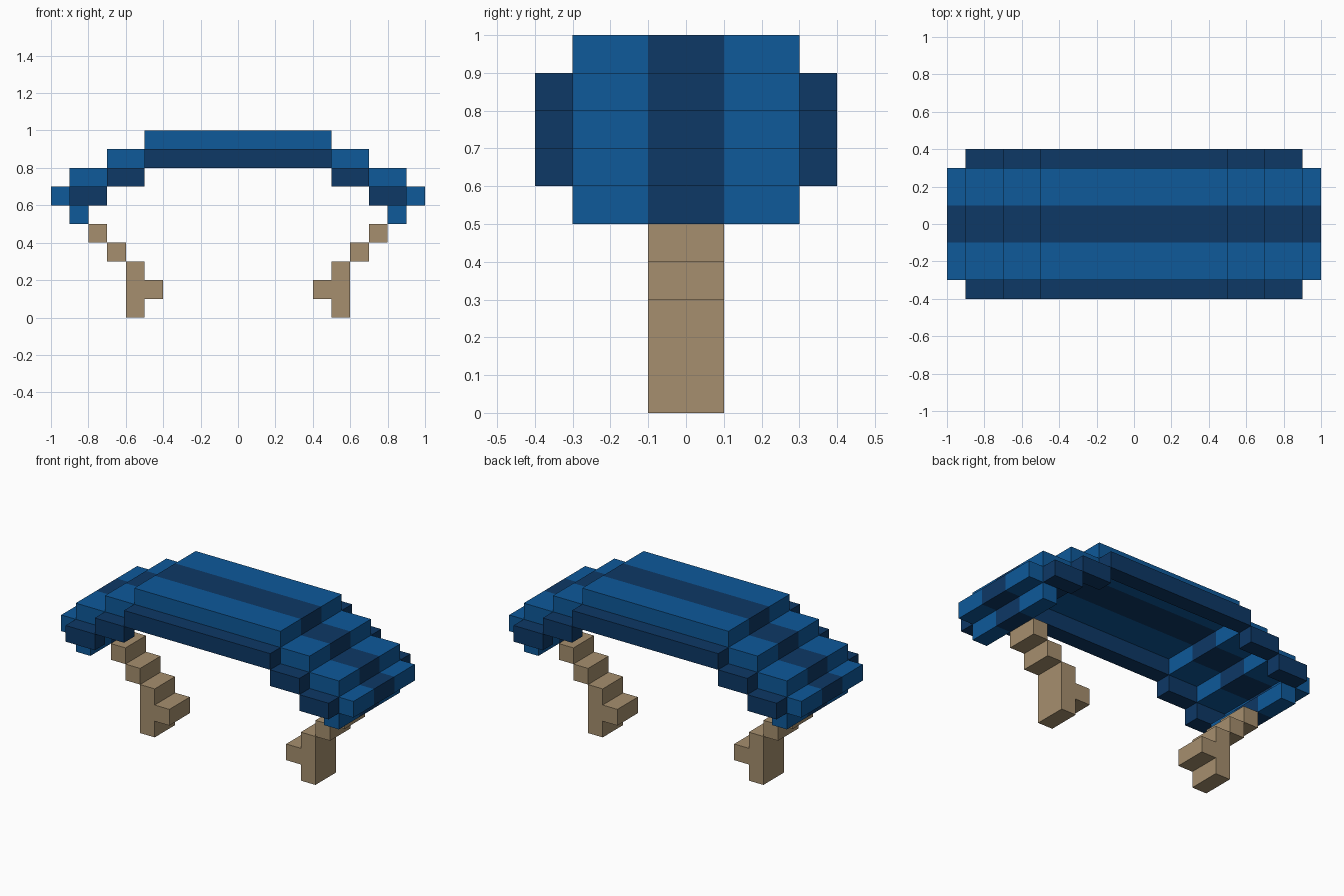
import bpy
import bmesh
from mathutils import Vector

cube = bpy.data.objects.get("Cube")
if cube:
    bpy.data.objects.remove(cube, do_unlink=True)


def make_material(name, rgb):
    mat = bpy.data.materials.new(name)
    mat.use_nodes = True
    mat.diffuse_color = (*rgb, 1)
    mat.node_tree.nodes["Principled BSDF"].inputs["Base Color"].default_value = (*rgb, 1)
    return mat


BLUE = make_material("blue", (0.0044, 0.1, 0.323))
NAVY = make_material("navy", (0.004, 0.0395, 0.133))
TAN = make_material("tan", (0.381, 0.275, 0.156))


def extrude_profile(name, outline, y0, y1, mats, stripe=None):
    """Extrude an x-z outline along y; faces within the stripe half-width get the second material."""
    bm = bmesh.new()
    face = bm.faces.new([bm.verts.new((x, y0, z)) for x, z in outline])
    grown = bmesh.ops.extrude_face_region(bm, geom=[face], use_keep_orig=True)["geom"]
    bmesh.ops.translate(bm, vec=(0, y1 - y0, 0),
                        verts=[v for v in grown if isinstance(v, bmesh.types.BMVert)])
    if stripe:
        for y in (-stripe, stripe):
            bmesh.ops.bisect_plane(bm, geom=bm.verts[:] + bm.edges[:] + bm.faces[:],
                                   plane_co=Vector((0, y, 0)), plane_no=Vector((0, 1, 0)))
        for f in bm.faces:
            f.material_index = int(abs(f.calc_center_median().y) < stripe)
    bmesh.ops.recalc_face_normals(bm, faces=bm.faces[:])
    mesh = bpy.data.meshes.new(name)
    bm.to_mesh(mesh)
    bm.free()
    for m in mats:
        mesh.materials.append(m)
    obj = bpy.data.objects.new(name, mesh)
    bpy.context.collection.objects.link(obj)


def block(name, x0, x1, z0, y0, y1, mats, stripe=None):
    """One layer-high block."""
    z1 = z0 + 0.1
    extrude_profile(name, [(x0, z0), (x1, z0), (x1, z1), (x0, z1)], y0, y1, mats, stripe)


def canopy_step(name, x0, x1, z, edged):
    """Striped slab, with a navy strip one layer lower along the front and back."""
    block(name, x0, x1, z, -0.3, 0.3, [BLUE, NAVY], 0.1)
    if edged:
        block(name + "_front_edge", x0, x1, z - 0.1, -0.4, -0.3, [NAVY])
        block(name + "_back_edge", x0, x1, z - 0.1, 0.3, 0.4, [NAVY])


# Canopy crown
canopy_step("canopy_crown", -0.5, 0.5, 0.9, True)

# Stepped canopy sides and supports, the same on both sides
for side, s in (("left", 1), ("right", -1)):
    canopy_step(side + "_upper_step", s * 0.5, s * 0.7, 0.8, True)
    canopy_step(side + "_lower_step", s * 0.7, s * 0.9, 0.7, True)
    canopy_step(side + "_rim", s * 0.9, s * 1.0, 0.6, False)
    canopy_step(side + "_lip", s * 0.8, s * 0.9, 0.5, False)

    # Stair-like support arm
    block(side + "_arm_upper", s * 0.7, s * 0.8, 0.4, -0.1, 0.1, [TAN])
    block(side + "_arm_lower", s * 0.6, s * 0.7, 0.3, -0.1, 0.1, [TAN])

    # Post with a peg pointing inward
    post = [(0.5, 0), (0.6, 0), (0.6, 0.3), (0.5, 0.3),
            (0.5, 0.2), (0.4, 0.2), (0.4, 0.1), (0.5, 0.1)]
    extrude_profile(side + "_post", [(s * x, z) for x, z in post], -0.1, 0.1, [TAN])
